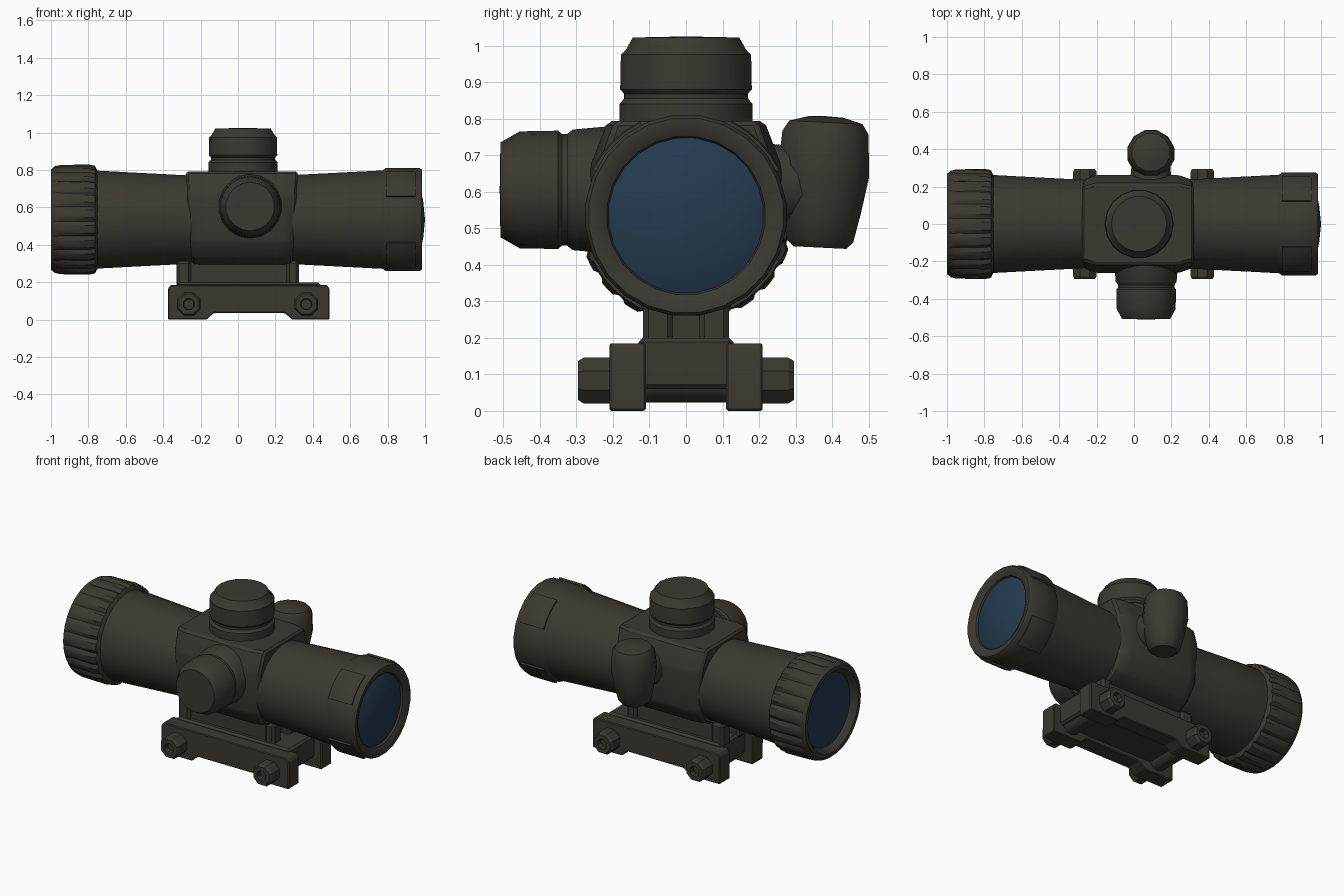
import bpy, bmesh, math
from mathutils import Vector

if "Cube" in bpy.data.objects:
    bpy.data.objects.remove(bpy.data.objects["Cube"])


def material(name, rgb, rough):
    m = bpy.data.materials.new(name)
    m.use_nodes = True
    m.diffuse_color = (*rgb, 1)
    bsdf = m.node_tree.nodes["Principled BSDF"]
    bsdf.inputs["Base Color"].default_value = (*rgb, 1)
    bsdf.inputs["Roughness"].default_value = rough
    return m


OLIVE = material("dark olive metal", (0.042, 0.040, 0.030), 0.6)
BLUE = material("blue glass", (0.018, 0.043, 0.080), 0.5)
X, Y, Z = Vector((1, 0, 0)), Vector((0, 1, 0)), Vector((0, 0, 1))
AXIS_Z = 0.535  # height of the optical axis
OPTIC = (0, 0, AXIS_Z)


def finish(bm, name, mat=OLIVE, bevel=0, angle=38):
    bmesh.ops.remove_doubles(bm, verts=bm.verts, dist=0.0005)
    bmesh.ops.recalc_face_normals(bm, faces=bm.faces)
    if bevel:
        bmesh.ops.bevel(bm, geom=bm.edges[:], offset=bevel, segments=1, affect='EDGES')
    me = bpy.data.meshes.new(name)
    bm.to_mesh(me)
    bm.free()
    me.materials.append(mat)
    ob = bpy.data.objects.new(name, me)
    bpy.context.collection.objects.link(ob)
    bpy.ops.object.select_all(action='DESELECT')
    ob.select_set(True)
    bpy.context.view_layer.objects.active = ob
    bpy.ops.object.shade_smooth_by_angle(angle=math.radians(angle))
    return ob


def lathe(name, profile, origin, axis, n=24, mat=OLIVE, arc=None, closed=False,
          shape=None, angle=38):
    """Revolve (distance, radius) pairs about an axis; arc limits the sweep in degrees."""
    axis = axis.normalized()
    v = X.copy() if abs(axis.z) > 0.8 else Z.copy()
    v = (v - axis * v.dot(axis)).normalized()
    u = v.cross(axis)
    a0, a1 = arc or (0, 360)
    bm = bmesh.new()
    rings = []
    for i in range(n + 1 if arc else n):
        a = math.radians(a0 + (a1 - a0) * (i if arc else i + 0.5) / n)
        ring = []
        for t, r in profile:
            if shape:
                r = shape(i, t, r)
            ring.append(bm.verts.new(Vector(origin) + axis * t + (u * math.cos(a) + v * math.sin(a)) * r))
        rings.append(ring)
    m = len(profile)
    for i in range(n):
        a, b = rings[i], rings[(i + 1) % len(rings)]
        for j in range(m if closed else m - 1):
            k = (j + 1) % m
            bm.faces.new((a[j], a[k], b[k], b[j]))
    if arc:
        bm.faces.new(rings[0])
        bm.faces.new(rings[-1])
    return finish(bm, name, mat, angle=angle)


def prism(name, pts, y0, y1, bevel=0):
    """Extrude an x-z outline from y0 to y1."""
    bm = bmesh.new()
    f = bm.faces.new([bm.verts.new((x, y0, z)) for x, z in pts])
    ext = bmesh.ops.extrude_face_region(bm, geom=[f])["geom"]
    bmesh.ops.translate(bm, vec=(0, y1 - y0, 0),
                        verts=[e for e in ext if isinstance(e, bmesh.types.BMVert)])
    return finish(bm, name, bevel=bevel, angle=25)


def box(name, x0, x1, y0, y1, z0, z1, bevel=0.01):
    return prism(name, [(x0, z0), (x1, z0), (x1, z1), (x0, z1)], y0, y1, bevel)


# Main tube, flaring toward both ends
lathe("main_tube", [(-0.96, 0), (-0.96, 0.24), (-0.8, 0.266), (-0.5, 0.25), (-0.25, 0.237),
                    (0.3, 0.24), (0.78, 0.265), (0.95, 0.262), (0.95, 0)], OPTIC, X, 28)


# Knurled eyepiece ring: every fourth lengthwise line is pressed in
def knurl(i, t, r):
    return r - 0.014 if i % 4 == 0 and r > 0.28 and t > -0.97 else r


lathe("eyepiece_ring", [(-0.95, 0.21), (-0.985, 0.232), (-1.0, 0.245), (-1.0, 0.268), (-0.98, 0.285),
                        (-0.95, 0.292), (-0.8, 0.295), (-0.765, 0.288), (-0.752, 0.262)],
      OPTIC, X, 88, shape=knurl, angle=30)

# Objective ring with raised panels
lathe("objective_ring", [(0.95, 0.21), (0.968, 0.218), (0.985, 0.25), (0.985, 0.268), (0.972, 0.277),
                         (0.79, 0.277), (0.77, 0.262)], OPTIC, X, 24)
for k in range(4):
    mid = 45 + 90 * k
    lathe("objective_ring_panel", [(0.79, 0.265), (0.79, 0.283), (0.8, 0.287), (0.94, 0.287),
                                   (0.95, 0.283), (0.95, 0.265)],
          OPTIC, X, 4, arc=(mid - 19, mid + 19), closed=True)

# Lenses
lathe("front_lens", [(0.955, 0.217), (0.975, 0.17), (0.99, 0.1), (1.0, 0)], OPTIC, X, 28, BLUE, angle=60)
lathe("rear_lens", [(-0.962, 0.225), (-0.97, 0.12), (-0.974, 0)], OPTIC, X, 28, BLUE, angle=60)

# Central housing: faceted section lofted along x, narrowed at its ends
half = [(0.11, 0.295), (0.19, 0.33), (0.255, 0.42), (0.262, 0.67), (0.215, 0.793)]
outline = half + [(-y, z) for y, z in reversed(half)]
bm = bmesh.new()
loops = []
for x, lean, s in ((-0.262, 0.016, 0.9), (-0.2, 0.01, 1), (0.24, 0, 1), (0.305, -0.015, 0.9)):
    loops.append([bm.verts.new((x - lean * (z - AXIS_Z) / 0.25, y * s, z)) for y, z in outline])
for a, b in zip(loops, loops[1:]):
    for i in range(len(a)):
        j = (i + 1) % len(a)
        bm.faces.new((a[i], a[j], b[j], b[i]))
bm.faces.new(loops[0])
bm.faces.new(loops[-1])
finish(bm, "central_housing", bevel=0.012, angle=30)

# Adjustment turrets: capped drums with a groove
lathe("top_turret", [(0, 0.185), (0.09, 0.185), (0.105, 0.172), (0.118, 0.172), (0.13, 0.183),
                     (0.225, 0.181), (0.24, 0.166), (0.272, 0.148), (0.275, 0)],
      (0.027, 0, 0.75), Z, 18)
lathe("side_turret", [(0, 0.175), (0.11, 0.165), (0.125, 0.153), (0.14, 0.153), (0.15, 0.162),
                      (0.255, 0.16), (0.308, 0.13), (0.31, 0)],
      (0.065, -0.2, 0.605), -Y, 18)

# Battery compartment: short arm and upright tapered barrel
lathe("battery_arm", [(0, 0.12), (0.2, 0.1), (0.2, 0)], (0.09, 0.18, 0.62), Y, 12)
lathe("battery_barrel", [(0, 0), (0, 0.075), (0.018, 0.094), (0.1, 0.112), (0.2, 0.13), (0.315, 0.122),
                         (0.343, 0.104), (0.358, 0.05), (0.36, 0)],
      (0.09, 0.366, 0.447), Vector((0, 0.05, 1)), 12)

# Neck between the housing and the rail clamp
box("neck_block", -0.26, 0.27, -0.1, 0.1, 0.17, 0.32)
for side in (-1, 1):
    for x0, x1 in ((-0.33, -0.25), (0.26, 0.325)):
        y0, y1 = sorted((side * 0.035, side * 0.118))
        box("neck_lug", x0, x1, y0, y1, 0.17, 0.315, 0.015)

# Rail clamp: centre slab between two footed side rails
box("clamp_slab", -0.325, 0.44, -0.13, 0.13, 0.06, 0.2, 0.012)
rail = [(-0.375, 0), (-0.17, 0), (-0.13, 0.035), (0.25, 0.035), (0.29, 0), (0.49, 0),
        (0.49, 0.165), (0.475, 0.185), (-0.36, 0.185), (-0.375, 0.165)]
for side in (-1, 1):
    y0, y1 = sorted((side * 0.11, side * 0.21))
    prism("clamp_side_rail", rail, y0, y1, 0.005)

# Cross bolts with recessed heads on both sides
for x in (-0.263, 0.365):
    lathe("bolt_shaft", [(-0.2, 0.06), (0.2, 0.06)], (x, 0, 0.083), Y, 10)
    for d in (-Y, Y):
        lathe("bolt_head", [(0.19, 0.068), (0.28, 0.068), (0.295, 0.058), (0.295, 0.032),
                            (0.265, 0.028), (0.265, 0)], (x, 0, 0.083), d, 8, angle=30)
